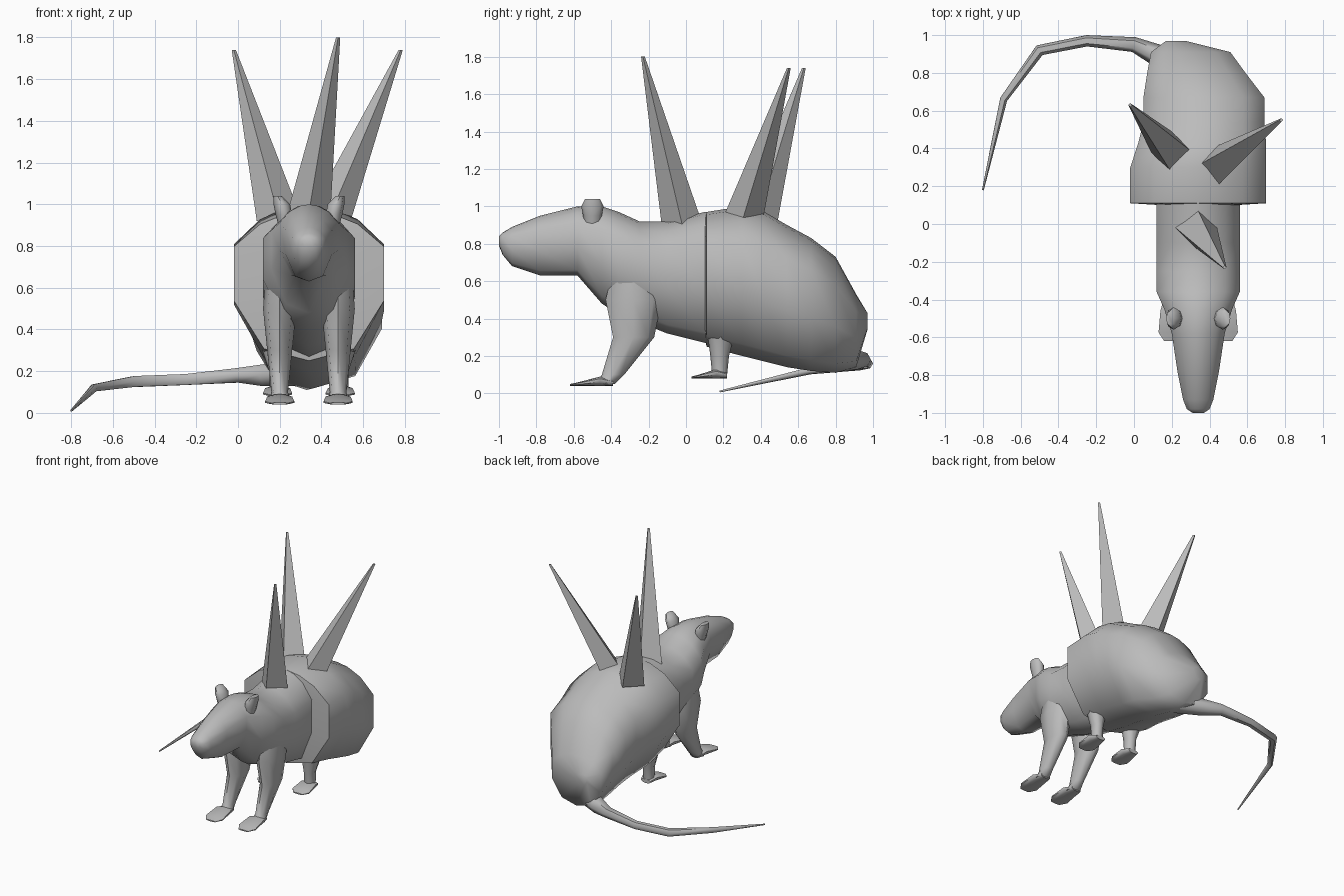
import bpy, bmesh
from math import cos, sin, pi, radians
from mathutils import Vector

cube = bpy.data.objects.get("Cube")
if cube:
    bpy.data.objects.remove(cube, do_unlink=True)

grey = bpy.data.materials.new("plain grey")
grey.use_nodes = True
color = (.5, .5, .5, 1)
grey.diffuse_color = color
grey.node_tree.nodes["Principled BSDF"].inputs["Base Color"].default_value = color

MIDDLE = .34  # the body's symmetry plane

# Body outline from spine to belly: half-width fraction, height fraction
OUTLINE = [(0, 1), (.3, .98), (.65, .91), (1, .76), (1, .4), (.6, .08), (0, 0)]


def smooth(obj):
    bpy.ops.object.select_all(action="DESELECT")
    obj.select_set(True)
    bpy.context.view_layer.objects.active = obj
    bpy.ops.object.shade_smooth_by_angle(angle=radians(60))


def loft(name, rings):
    """Skin a list of equal-length point rings and cap both ends."""
    bm = bmesh.new()
    loops = [[bm.verts.new(point) for point in ring] for ring in rings]
    for lower, upper in zip(loops, loops[1:]):
        for i in range(len(lower)):
            bm.faces.new((lower[i - 1], lower[i], upper[i], upper[i - 1]))
    bm.faces.new(loops[0])
    bm.faces.new(loops[-1])
    bmesh.ops.recalc_face_normals(bm, faces=bm.faces)
    mesh = bpy.data.meshes.new(name)
    bm.to_mesh(mesh)
    bm.free()
    mesh.materials.append(grey)
    obj = bpy.data.objects.new(name, mesh)
    bpy.context.collection.objects.link(obj)
    return obj


def section(y, half_width, top, bottom, center=MIDDLE):
    """Upright ring across the body: the outline and its mirror image."""
    mirrored = [(-across, height) for across, height in OUTLINE[-2:0:-1]]
    return [(center + half_width * across, y, bottom + height * (top - bottom))
            for across, height in OUTLINE + mirrored]


def level_ring(x, y, z, x_radius, y_radius, sides=8):
    """Horizontal elliptical ring for limbs, ears and spikes."""
    angles = [2 * pi * i / sides for i in range(sides)]
    return [(x + x_radius * cos(a), y + y_radius * sin(a), z) for a in angles]


# Head, neck and torso: y, half width, top, bottom
front_rings = [
    (-1, .03, .84, .79),
    (-.98, .06, .86, .74),
    (-.93, .08, .89, .68),
    (-.78, .11, .95, .63),
    (-.58, .14, 1, .63),
    (-.45, .18, 1, .48),
    (-.36, .22, .97, .42),
    (-.25, .22, .92, .38),
    (-.1, .22, .92, .32),
    (.1, .22, .97, .27),
    (.3, .2, .97, .26),
]
smooth(loft("head_and_torso", [section(*ring) for ring in front_rings]))

# Hindquarters, leaning toward the tail: y, half width, top, bottom, centre
rear_rings = [
    (.1, .2, .94, .3, MIDDLE),
    (.11, .36, .97, .25, MIDDLE),
    (.3, .36, 1, .2, MIDDLE),
    (.42, .34, .97, .17, .36),
    (.54, .32, .9, .14, .37),
    (.67, .32, .83, .12, .37),
    (.8, .26, .73, .11, .33),
    (.91, .21, .53, .14, .3),
    (.97, .05, .43, .34, .22),
]
smooth(loft("hindquarters", [section(*ring) for ring in rear_rings]))

# Limbs and ears: offset from the middle, y, z, x radius, y radius
stacks = {
    "front_leg": [
        (.14, -.27, .75, .06, .1),
        (.14, -.28, .5, .08, .15),
        (.14, -.28, .3, .06, .11),
        (.14, -.39, .1, .04, .06),
        (.14, -.43, .05, .05, .05),
    ],
    "hind_leg": [
        (.16, .19, .35, .08, .08),
        (.15, .18, .2, .04, .05),
        (.15, .18, .1, .04, .04),
    ],
    "ear": [
        (.1, -.5, .84, .03, .04),
        (.12, -.5, .95, .04, .05),
        (.13, -.5, 1, .04, .06),
        (.15, -.5, 1.04, .02, .04),
    ],
}


def paw(name, x, heel, length, sole):
    """Flat foot: thick at the ankle, broad at the front, rounded at the toes."""
    rings = []
    for along, half_width, thickness in ((0, .04, .03), (.3, .06, .05),
                                         (.8, .07, .02), (1, .04, .01)):
        rings.append(section(heel - along * length, half_width,
                             sole + thickness, sole, x))
    smooth(loft(name, rings))


for side, sign in (("left", 1), ("right", -1)):
    for part, rows in stacks.items():
        rings = [level_ring(MIDDLE + sign * offset, *rest) for offset, *rest in rows]
        smooth(loft(f"{side}_{part}", rings))
    paw(f"{side}_front_paw", MIDDLE + sign * .14, -.39, .23, .04)
    paw(f"{side}_hind_paw", MIDDLE + sign * .15, .22, .19, .08)

# Tail swept round to one side: x, y, z, radius
tail_path = [
    (.34, .78, .2, .08),
    (.13, .89, .18, .06),
    (0, .95, .18, .04),
    (-.25, .97, .16, .03),
    (-.5, .92, .15, .03),
    (-.69, .66, .12, .02),
    (-.8, .18, .01, .005),
]
curve = bpy.data.curves.new("tail", "CURVE")
curve.dimensions = "3D"
curve.bevel_depth = 1
curve.bevel_resolution = 1
curve.use_fill_caps = True
spline = curve.splines.new("POLY")
spline.points.add(len(tail_path) - 1)
for point, (x, y, z, radius) in zip(spline.points, tail_path):
    point.co = (x, y, z, 1)
    point.radius = radius
curve.materials.append(grey)
tail = bpy.data.objects.new("tail", curve)
bpy.context.collection.objects.link(tail)
bpy.ops.object.select_all(action="DESELECT")
tail.select_set(True)
bpy.context.view_layer.objects.active = tail
bpy.ops.object.convert(target="MESH")
smooth(bpy.context.object)

# Four-sided back spikes: centre of the base, then the tip
spikes = {
    "front_spike": ((.33, -.02, .9), (.48, -.23, 1.8)),
    "right_spike": ((.2, .38, .92), (-.02, .63, 1.74)),
    "left_spike": ((.43, .3, .92), (.78, .55, 1.74)),
}
for name, ends in spikes.items():
    rings = [level_ring(*Vector(end), radius, radius, sides=4)
             for end, radius in zip(ends, (.11, .01))]
    loft(name, rings)
